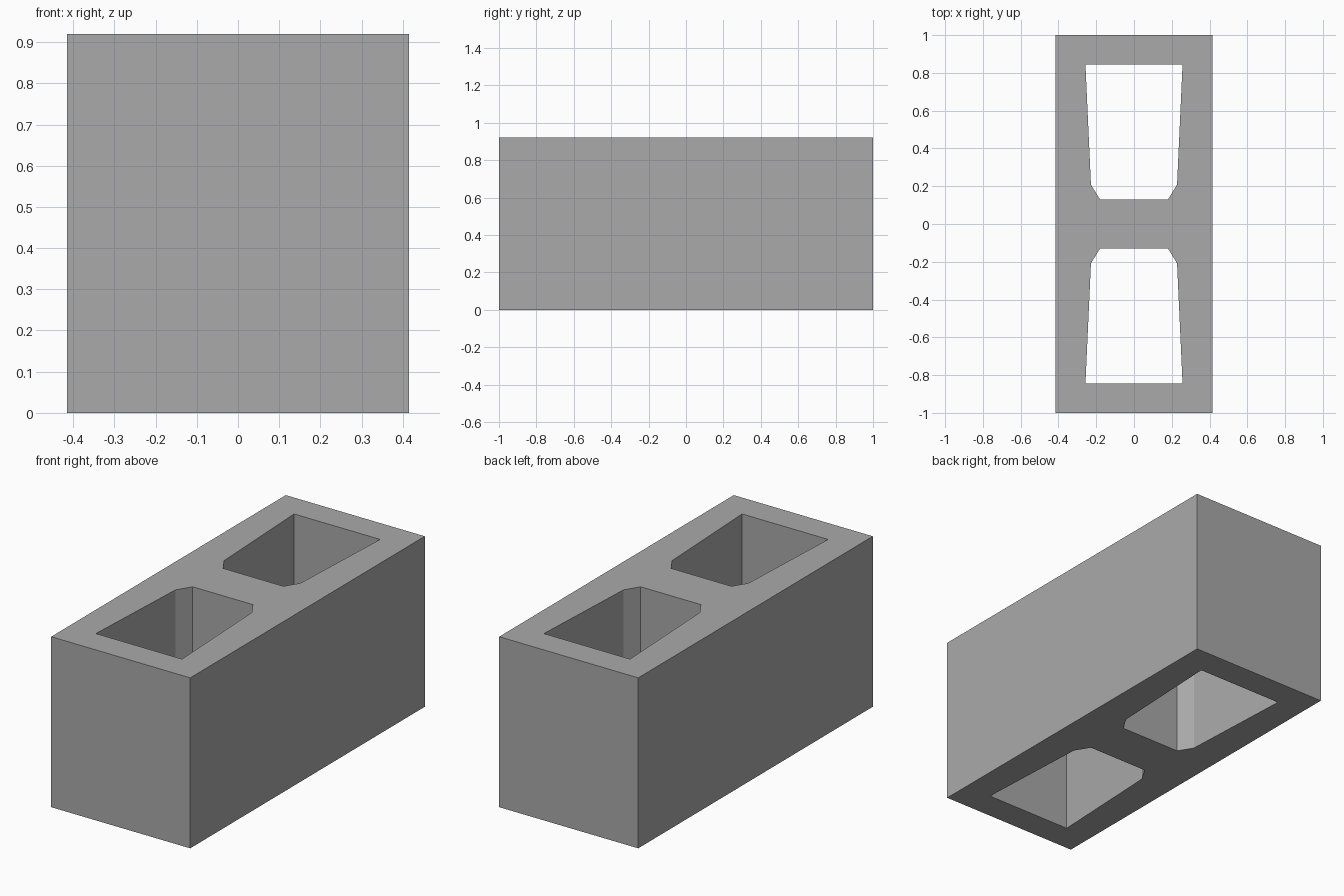
import bpy
import bmesh

if "Cube" in bpy.data.objects:
    bpy.data.objects.remove(bpy.data.objects["Cube"])

WIDTH, LENGTH, HEIGHT = 0.83, 2.0, 0.92

concrete = bpy.data.materials.new("concrete_grey")
concrete.diffuse_color = (0.40, 0.40, 0.40, 1.0)
concrete.use_nodes = True
concrete.node_tree.nodes["Principled BSDF"].inputs["Base Color"].default_value = concrete.diffuse_color


def prism(name, outline, z0, z1):
    """Extrude a flat outline from z0 up to z1."""
    bm = bmesh.new()
    base = bm.faces.new([bm.verts.new((x, y, z0)) for x, y in outline])
    top = bmesh.ops.extrude_face_region(bm, geom=[base])["geom"]
    verts = [v for v in top if isinstance(v, bmesh.types.BMVert)]
    bmesh.ops.translate(bm, verts=verts, vec=(0, 0, z1 - z0))
    bmesh.ops.recalc_face_normals(bm, faces=bm.faces)
    mesh = bpy.data.meshes.new(name)
    bm.to_mesh(mesh)
    bm.free()
    mesh.materials.append(concrete)
    obj = bpy.data.objects.new(name, mesh)
    bpy.context.collection.objects.link(obj)
    return obj


# Solid block
w, l = WIDTH / 2, LENGTH / 2
block = prism("concrete_block", [(-w, -l), (w, -l), (w, l), (-w, l)], 0, HEIGHT)

# Two tapered hollow cores with chamfered corners beside the centre web
half = [(0.18, 0.13), (0.228, 0.208), (0.257, 0.845)]
core = half + [(-x, y) for x, y in reversed(half)]
for name, side in (("back_core_cutter", 1), ("front_core_cutter", -1)):
    cutter = prism(name, [(x, y * side) for x, y in core], -0.1, HEIGHT + 0.1)
    cutter.hide_render = True
    cutter.hide_set(True)
    cut = block.modifiers.new(name, 'BOOLEAN')
    cut.operation = 'DIFFERENCE'
    cut.solver = 'EXACT'
    cut.object = cutter
